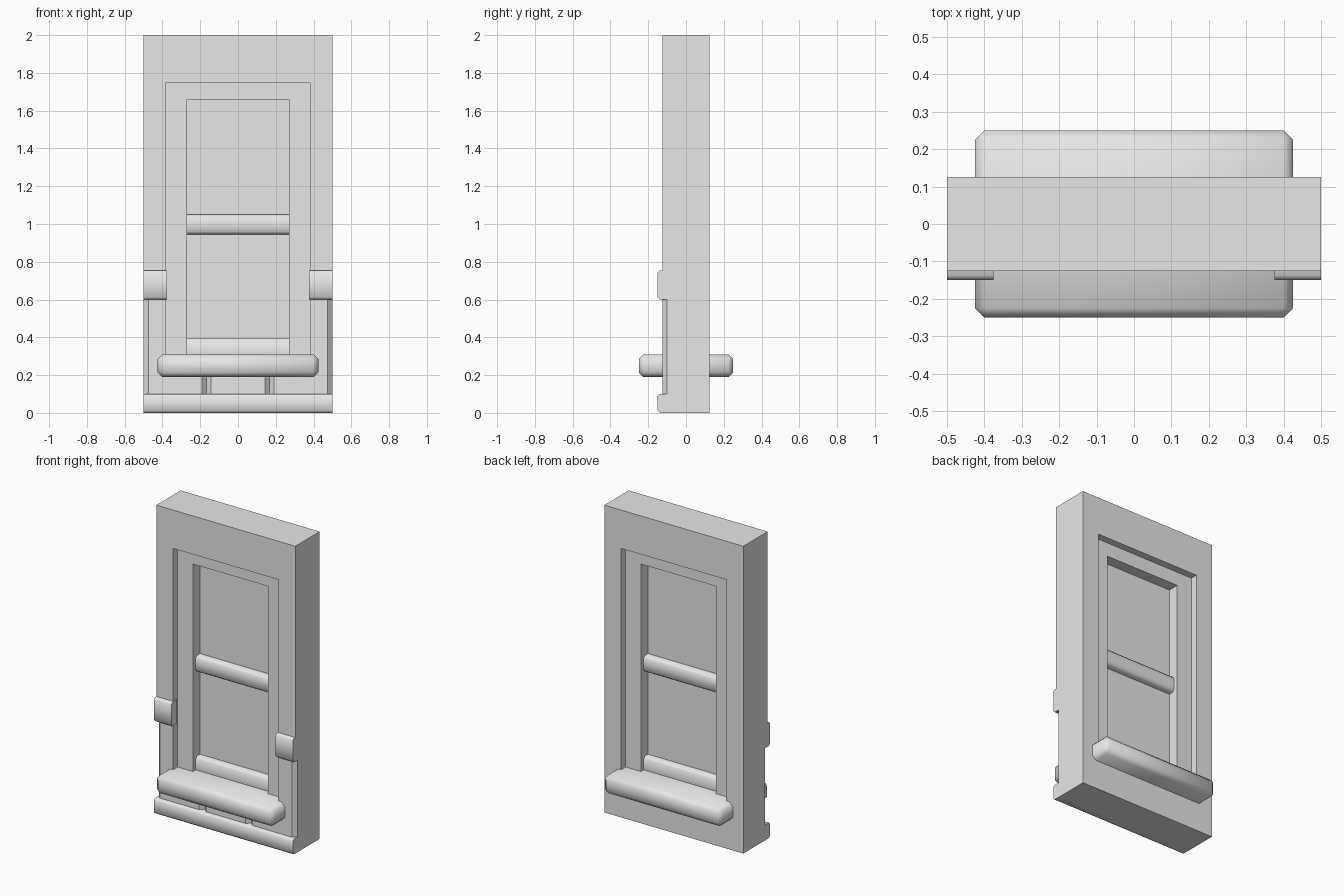
import bpy, bmesh, math
from mathutils import Matrix

cube = bpy.data.objects.get("Cube")
if cube:
    bpy.data.objects.remove(cube, do_unlink=True)

grey = bpy.data.materials.new("plain_grey")
grey.use_nodes = True
grey.diffuse_color = (0.8, 0.8, 0.8, 1)
grey.node_tree.nodes["Principled BSDF"].inputs["Base Color"].default_value = (0.8, 0.8, 0.8, 1)


def box(name, x, y, z, bevel=0, pick=lambda edge: True, spin=0):
    """Box from (min, max) ranges; picked edges get a smooth-shaded chamfer."""
    bm = bmesh.new()
    bmesh.ops.create_cube(bm, size=1)
    if spin:
        bmesh.ops.rotate(bm, verts=bm.verts, matrix=Matrix.Rotation(spin, 3, "Z"))
    for v in bm.verts:
        v.co = [(r[0] + r[1]) / 2 + c * (r[1] - r[0]) for r, c in zip((x, y, z), v.co)]
    if bevel:
        edges = [e for e in bm.edges if pick(e)]
        bmesh.ops.bevel(bm, geom=edges, offset=bevel, segments=1, affect="EDGES")
    mesh = bpy.data.meshes.new(name)
    bm.to_mesh(mesh)
    bm.free()
    mesh.materials.append(grey)
    obj = bpy.data.objects.new(name, mesh)
    bpy.context.collection.objects.link(obj)
    if bevel:
        activate(obj)
        bpy.ops.object.shade_smooth_by_angle(angle=math.radians(50))
    return obj


def activate(obj):
    bpy.ops.object.select_all(action="DESELECT")
    obj.select_set(True)
    bpy.context.view_layer.objects.active = obj


def cut(obj, cutter):
    activate(obj)
    mod = obj.modifiers.new("cut", "BOOLEAN")
    mod.operation = "DIFFERENCE"
    mod.solver = "EXACT"
    mod.object = cutter
    bpy.ops.object.modifier_apply(modifier=mod.name)
    bpy.data.objects.remove(cutter, do_unlink=True)


def along_x(edge):
    a, b = edge.verts
    return abs(a.co.x - b.co.x) > 0.01


def front_along_x(edge):
    return along_x(edge) and edge.verts[0].co.y < -0.14


# Wall with window opening and V-grooved panelling on the lower front
wall = box("wall", (-0.5, 0.5), (-0.125, 0.125), (0, 2))
cut(wall, box("opening_cutter", (-0.38, 0.38), (-0.3, 0.3), (0.25, 1.75)))
half = 0.025 / math.sqrt(0.5) / 2 * math.sqrt(2)
for i in range(4):
    gx = -0.5 + i / 3
    # A cube turned 45 degrees makes a diamond prism
    w = half / math.sqrt(0.5)
    cut(wall, box("groove_cutter", (gx - w / 2, gx + w / 2),
                  (-0.125 - w / 2, -0.125 + w / 2), (0.1, 0.6), spin=math.pi / 4))

# Window frame
for side, s in (("left", 1), ("right", -1)):
    box(side + "_jamb", sorted((s * 0.27, s * 0.38)), (-0.078, 0.078), (0.25, 1.75))
box("frame_head", (-0.27, 0.27), (-0.078, 0.078), (1.66, 1.75))

# Pane and sash rails
box("pane", (-0.27, 0.27), (-0.005, 0.005), (0.25, 1.66))
box("middle_rail", (-0.27, 0.27), (-0.05, 0.05), (0.945, 1.05), 0.015, along_x)
box("bottom_rail", (-0.27, 0.27), (-0.05, 0.05), (0.25, 0.395), 0.015, along_x)

# Sill running through the wall
box("sill", (-0.425, 0.425), (-0.25, 0.25), (0.19, 0.31), 0.025)

# Front mouldings
box("baseboard", (-0.5, 0.5), (-0.15, -0.09), (0, 0.1), 0.012, front_along_x)
for side, s in (("left", 1), ("right", -1)):
    box(side + "_chair_rail", sorted((s * 0.375, s * 0.5)), (-0.15, -0.09),
        (0.6, 0.755), 0.012, front_along_x)
